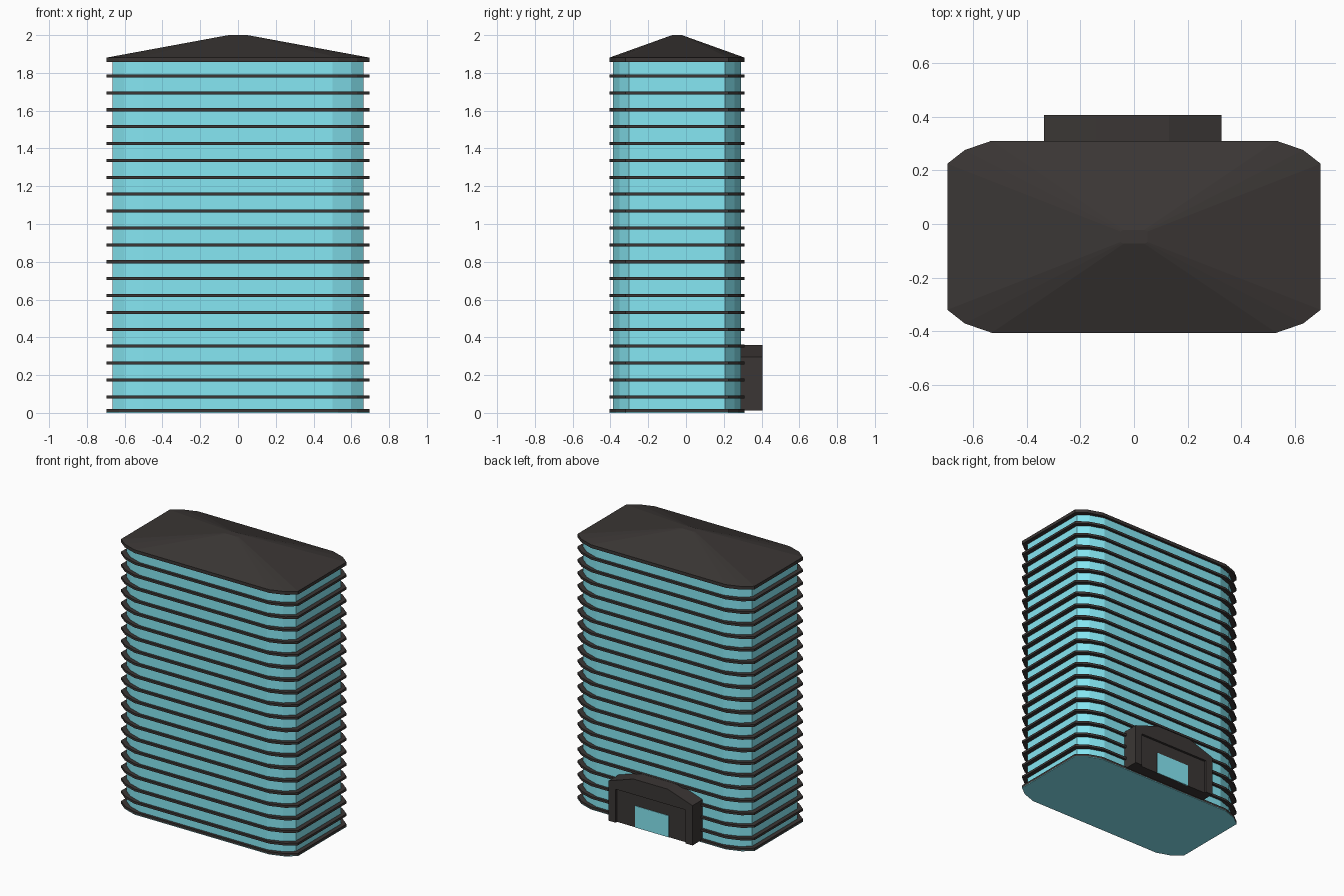
import bpy, bmesh

if "Cube" in bpy.data.objects:
    bpy.data.objects.remove(bpy.data.objects["Cube"])

CY = -0.0475          # centre of the tower plan in y


def material(name, rgb):
    m = bpy.data.materials.new(name)
    m.diffuse_color = (*rgb, 1)
    m.use_nodes = True
    m.node_tree.nodes["Principled BSDF"].inputs["Base Color"].default_value = m.diffuse_color
    return m


DARK = material("dark_cladding", (0.043, 0.037, 0.035))
GLASS = material("blue_glass", (0.24, 0.80, 0.90))


def loft(name, rings, mat):
    """Solid through a stack of matching point rings, capped at both ends."""
    bm = bmesh.new()
    loops = [[bm.verts.new(p) for p in ring] for ring in rings]
    n = len(loops[0])
    for a, b in zip(loops, loops[1:]):
        for i in range(n):
            j = (i + 1) % n
            bm.faces.new((a[i], a[j], b[j], b[i]))
    bm.faces.new(loops[0][::-1])
    bm.faces.new(loops[-1])
    bmesh.ops.recalc_face_normals(bm, faces=bm.faces)
    me = bpy.data.meshes.new(name)
    bm.to_mesh(me)
    bm.free()
    me.materials.append(mat)
    ob = bpy.data.objects.new(name, me)
    bpy.context.collection.objects.link(ob)
    return ob


# Plan: rectangle with faceted round corners, mirrored from one quarter
QUARTER = [(0.695, 0.272), (0.63, 0.323), (0.53, 0.3575)]


def plan(z, inset=0.0, scale=1.0):
    q = [((x - inset) * scale, (y - inset * 0.6) * scale) for x, y in QUARTER]
    pts = q + [(-x, y) for x, y in q[::-1]]
    pts += [(-x, -y) for x, y in q] + [(x, -y) for x, y in q[::-1]]
    return [(x, y + CY, z) for x, y in pts]


# Glass body and underside
loft("glass_tower", [plan(0.003, 0.03), plan(1.87, 0.03)], GLASS)
loft("base_plate", [plan(0.0), plan(0.004)], GLASS)

# Floor slabs
loft("floor_slab_0", [plan(0.004), plan(0.02)], DARK)
for k in range(20):
    z = 0.085 + 0.0894 * k
    loft(f"floor_slab_{k + 1}", [plan(z - 0.008), plan(z + 0.008)], DARK)

# Roof: eave band and low hipped top
loft("roof", [plan(1.858), plan(1.881), plan(2.0, scale=0.072)], DARK)


# Entrance on the back: arched block, recessed front and door
def extrude_y(name, profile, y0, y1, mat):
    return loft(name, [[(x - 0.005, y, z) for x, z in profile] for y in (y0, y1)], mat)


B = 0.012
arch = [(0.33, B), (0.33, 0.295), (0.135, 0.36), (-0.135, 0.36), (-0.33, 0.295), (-0.33, B)]
notch = [(-0.275, B), (-0.275, 0.25), (0.275, 0.25), (0.275, B)]
door = [(0.132, B), (0.132, 0.165), (-0.132, 0.165), (-0.132, B)]
extrude_y("entrance_block", arch, 0.27, 0.389, DARK)
extrude_y("entrance_frame", arch + notch, 0.389, 0.405, DARK)
extrude_y("entrance_door", door, 0.38, 0.392, GLASS)
